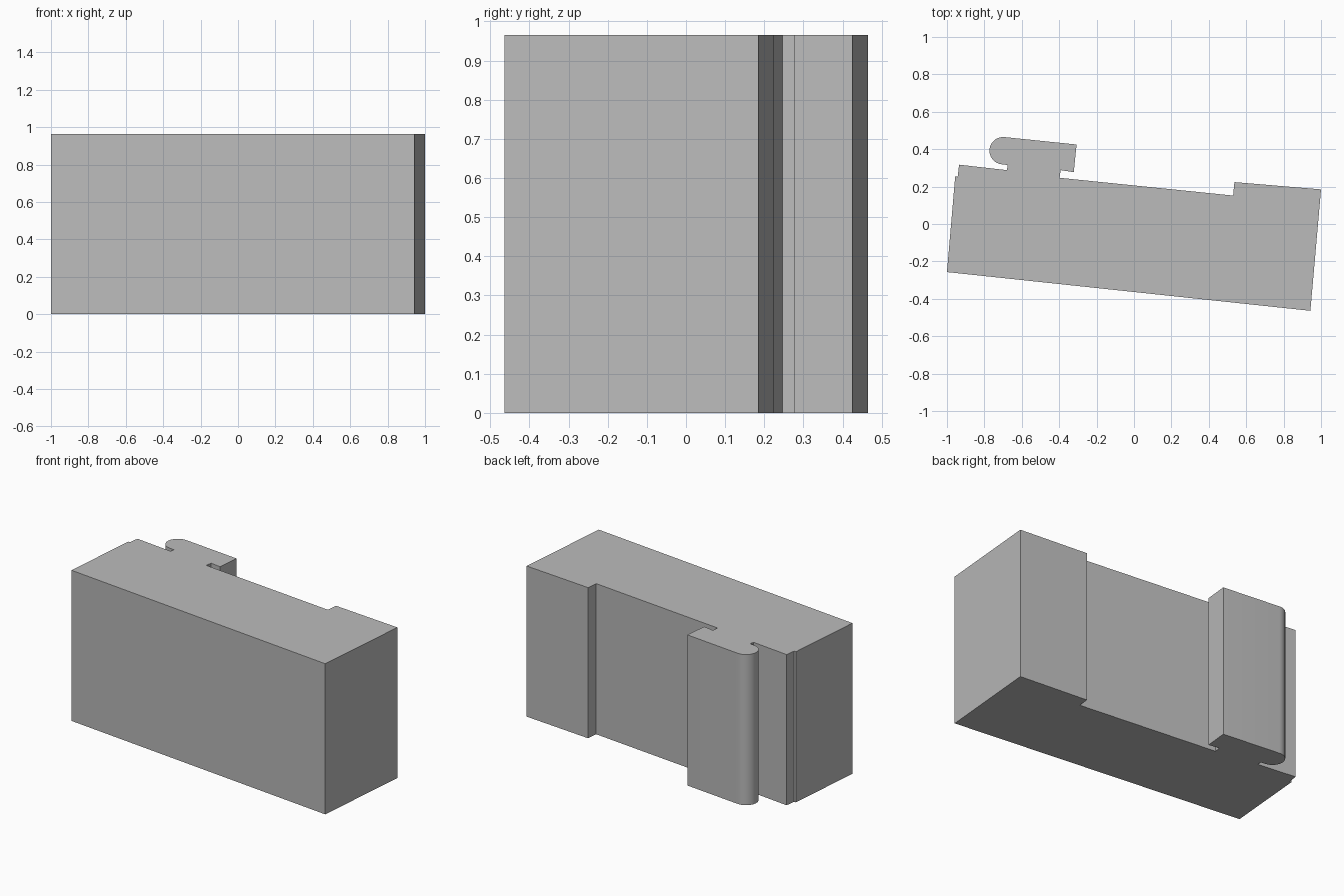
import bpy, bmesh, math

if "Cube" in bpy.data.objects:
    bpy.data.objects.remove(bpy.data.objects["Cube"])

HEIGHT = 0.965

# Rounded end of the rear wing, as a half circle
cx, cy, r = -0.70, 0.392, 0.073
steps = 16
round_end = [(cx + r * math.cos(a), cy + r * math.sin(a))
             for a in (math.radians(84 + 180 * i / steps) for i in range(steps + 1))]

# Floor plan, counter-clockwise from the front left corner
plan = [
    (-1.0, -0.257), (0.943, -0.464),                # front wall
    (1.0, 0.185), (0.537, 0.224), (0.53, 0.152),    # right side and rear step
    (-0.398, 0.247), (-0.392, 0.288),               # rear wall and notch
    (-0.322, 0.277), (-0.307, 0.425),               # wing end
    *round_end,
    (-0.675, 0.315), (-0.68, 0.288),                # notch behind the round end
    (-0.935, 0.317), (-0.943, 0.252), (-0.956, 0.254),  # left rear corner
]

# Building block: extruded floor plan
bm = bmesh.new()
base = bm.faces.new([bm.verts.new((x, y, 0)) for x, y in plan])
ext = bmesh.ops.extrude_face_region(bm, geom=[base], use_keep_orig=True)
top = [v for v in ext["geom"] if isinstance(v, bmesh.types.BMVert)]
bmesh.ops.translate(bm, verts=top, vec=(0, 0, HEIGHT))
bmesh.ops.recalc_face_normals(bm, faces=bm.faces)
mesh = bpy.data.meshes.new("building_block")
bm.to_mesh(mesh)
bm.free()

block = bpy.data.objects.new("building_block", mesh)
bpy.context.collection.objects.link(block)

grey = bpy.data.materials.new("plain grey")
grey.diffuse_color = (0.5, 0.5, 0.5, 1)
grey.use_nodes = True
grey.node_tree.nodes["Principled BSDF"].inputs["Base Color"].default_value = grey.diffuse_color
mesh.materials.append(grey)

# Smooth the rounded end, keep corners sharp
bpy.context.view_layer.objects.active = block
block.select_set(True)
bpy.ops.object.shade_smooth_by_angle(angle=math.radians(30))
